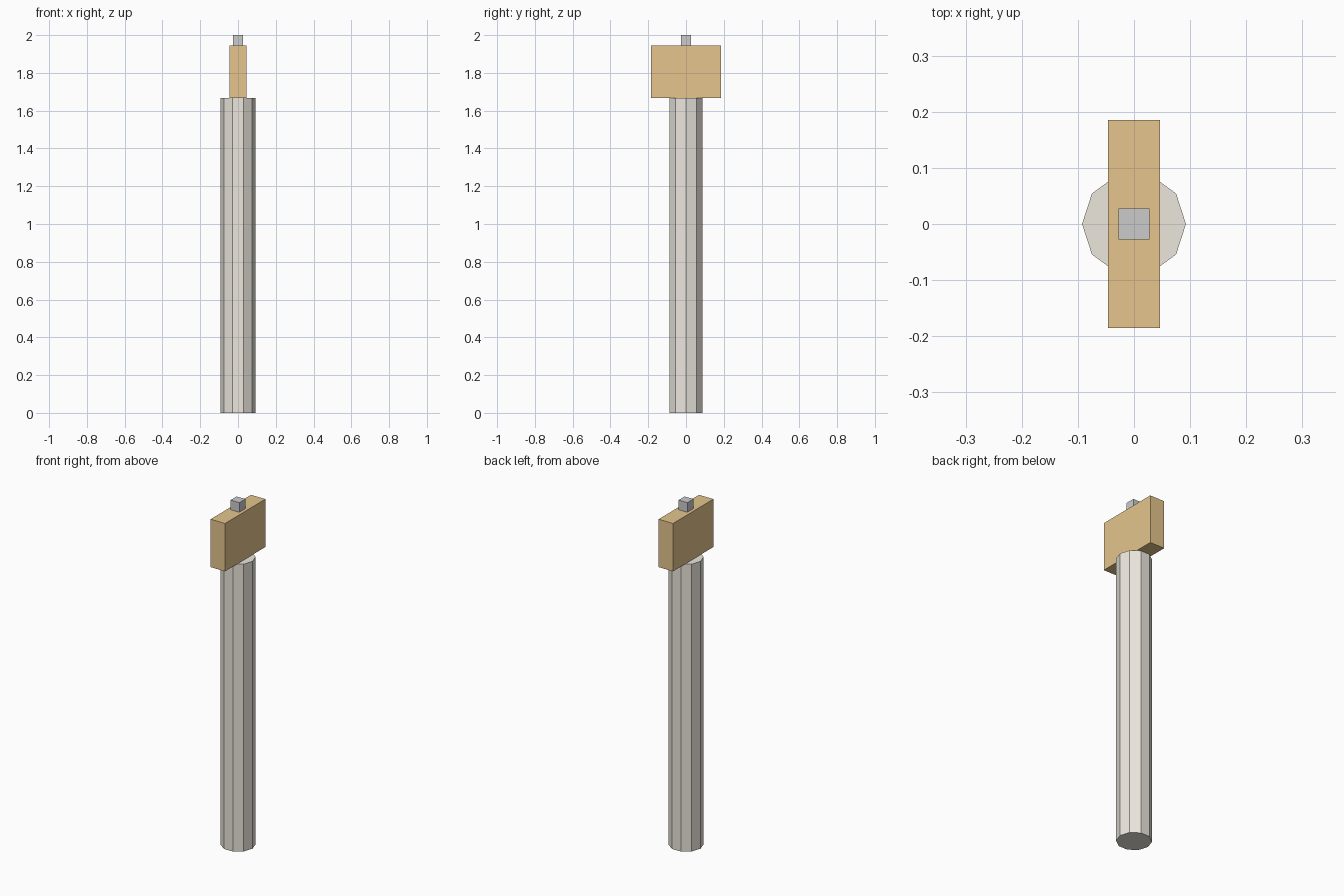
import bpy

if "Cube" in bpy.data.objects:
    bpy.data.objects.remove(bpy.data.objects["Cube"])

U = 2 / 21.6  # base unit: post radius


def material(name, rgb):
    m = bpy.data.materials.new(name)
    m.diffuse_color = (*rgb, 1)
    m.use_nodes = True
    m.node_tree.nodes["Principled BSDF"].inputs["Base Color"].default_value = m.diffuse_color
    return m


def box(name, size, z_bottom, mat=None):
    bpy.ops.mesh.primitive_cube_add(size=1, location=(0, 0, z_bottom + size[2] / 2))
    ob = bpy.context.object
    ob.name = name
    ob.scale = size
    bpy.ops.object.transform_apply(location=False, rotation=False, scale=True)
    if mat:
        ob.data.materials.append(mat)
    return ob


stone = material("pale_stone", (0.84, 0.80, 0.73))
wood = material("brown_wood", (0.78, 0.56, 0.27))

# Ten-sided post, corners on the x axis
bpy.ops.mesh.primitive_cylinder_add(vertices=10, radius=U, depth=18 * U,
                                    location=(0, 0, 9 * U), rotation=(0, 0, 1.5707963))
post = bpy.context.object
post.name = "post"
post.data.materials.append(stone)

# Head block and small top pin
box("head_block", (U, 4 * U, 3 * U), 18 * U, wood)
box("top_pin", (0.6 * U, 0.6 * U, 0.6 * U), 21 * U)
